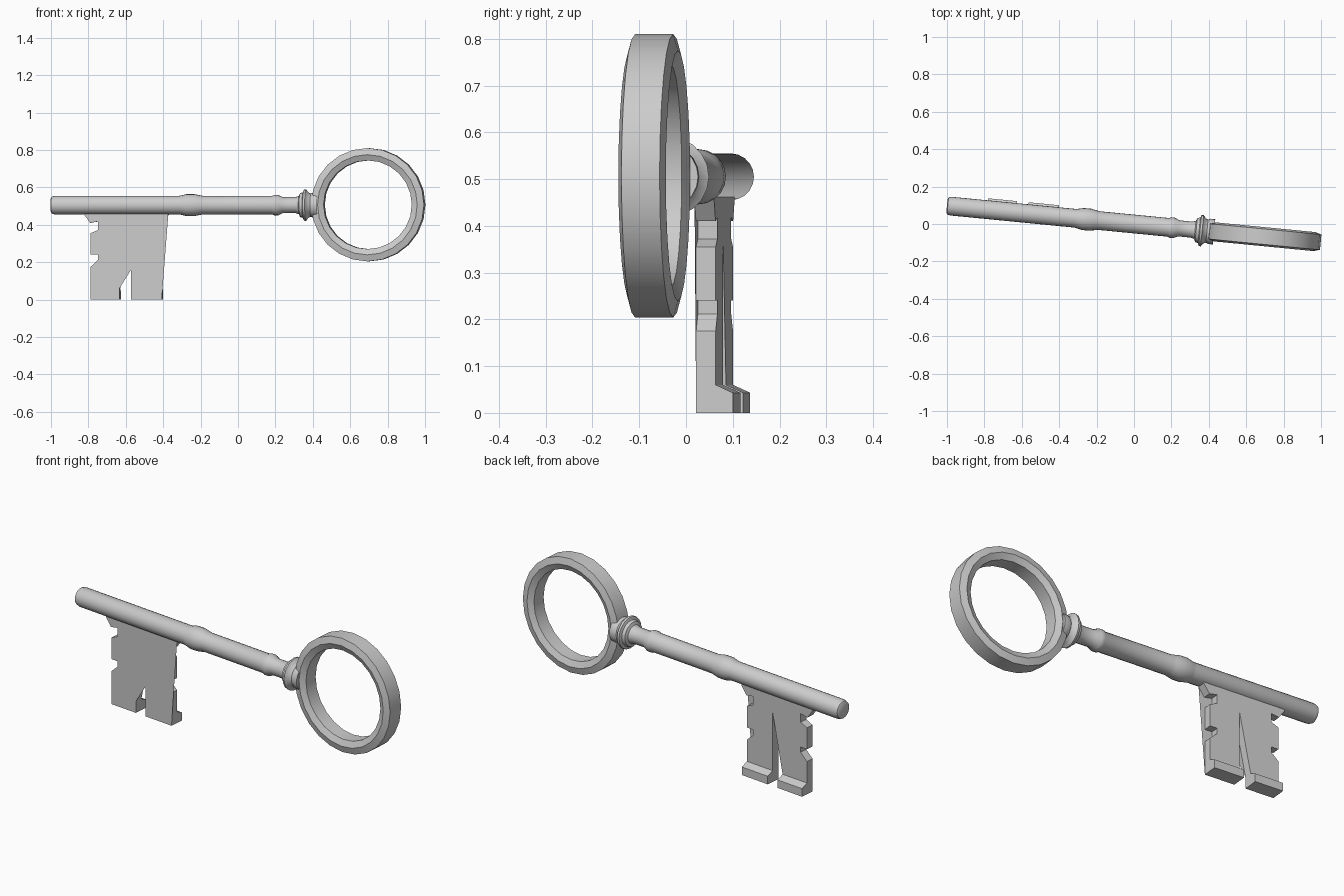
import bpy, bmesh, math
from mathutils import Matrix

if "Cube" in bpy.data.objects:
    bpy.data.objects.remove(bpy.data.objects["Cube"])

ZC = 0.505
# whole key lies along a line turned slightly about z
TURN = Matrix.Rotation(-0.0972, 4, 'Z')


def finish(name, bm, angle=35, normals=True):
    bmesh.ops.remove_doubles(bm, verts=bm.verts, dist=1e-5)
    if normals:
        bmesh.ops.recalc_face_normals(bm, faces=bm.faces)
    bm.transform(TURN)
    me = bpy.data.meshes.new(name)
    bm.to_mesh(me)
    bm.free()
    ob = bpy.data.objects.new(name, me)
    bpy.context.collection.objects.link(ob)
    bpy.ops.object.select_all(action='DESELECT')
    bpy.context.view_layer.objects.active = ob
    ob.select_set(True)
    bpy.ops.object.shade_smooth_by_angle(angle=math.radians(angle))
    return ob


def sweep(bm, rings, closed=False):
    loops = [[bm.verts.new(p) for p in r] for r in rings]
    n = len(loops[0])
    pairs = list(zip(loops, loops[1:]))
    if closed:
        pairs.append((loops[-1], loops[0]))
    for a, b in pairs:
        for i in range(n):
            j = (i + 1) % n
            bm.faces.new((a[i], a[j], b[j], b[i]))
    if not closed:
        bm.faces.new(loops[0][::-1])
        bm.faces.new(loops[-1])


# shaft with turned collars
profile = [(-1.005, .036), (-1.0, .045), (-.985, .05), (-.315, .05), (-.30, .053),
           (-.275, .059), (-.235, .059), (-.205, .053), (-.19, .05), (.185, .05),
           (.195, .055), (.215, .055), (.24, .043), (.31, .043), (.328, .049),
           (.334, .064), (.35, .069), (.355, .083), (.366, .085), (.378, .068),
           (.392, .062), (.405, .068), (.43, .068)]
N = 20
bm = bmesh.new()
sweep(bm, [[(u, r * math.cos(2 * math.pi * i / N), ZC + r * math.sin(2 * math.pi * i / N))
            for i in range(N)] for u, r in profile])
finish("shaft", bm)

# ring handle with a six-sided section
section = [(.303, -.041), (.303, .041), (.268, .051), (.237, .036), (.237, -.036), (.268, -.051)]
M = 24
bm = bmesh.new()
sweep(bm, [[(.70 + r * math.cos(2 * math.pi * i / M), v, ZC + .002 + r * math.sin(2 * math.pi * i / M))
            for r, v in section] for i in range(M)], closed=True)
finish("ring_handle", bm, 25)

# bit plate: notched edges and a tapered slot, with a front skin that covers part of them
FRONT, BACK = -.018, .024
left_side = [(-.825, .48), (-.825, .455), (-.793, .41), (-.75, .418), (-.75, .372), (-.79, .355),
             (-.79, .24), (-.75, .24), (-.75, .212), (-.79, .175), (-.79, 0), (-.635, 0)]
right_side = [(-1.2 - u, z) for u, z in left_side[-2::-1]]
right_side = [(u + .002, z) for u, z in right_side]
back_outline = left_side + [(-.635, .06), (-.572, .37), (-.572, 0)] + right_side
front_outline = left_side + [(-.635, .06), (-.572, .16), (-.572, 0),
                             right_side[0], right_side[-2], right_side[-1]]
bm = bmesh.new()
f = [bm.verts.new((u, FRONT, z)) for u, z in back_outline]
b = [bm.verts.new((u, BACK, z)) for u, z in back_outline]
n = len(f)
for i in range(n):
    j = (i + 1) % n
    bm.faces.new((f[j], f[i], b[i], b[j]))
bm.faces.new(b[::-1])
finish("bit_plate", bm, 20)

bm = bmesh.new()
bm.faces.new([bm.verts.new((u, FRONT, z)) for u, z in front_outline])
finish("bit_front", bm, 20, normals=False)

# stepped feet at the back of each prong
for name, u0, u1 in (("left_foot", -.79, -.635), ("right_foot", -.572, -.408)):
    foot = [(BACK - .005, 0), (.061, 0), (.061, .043), (BACK, .06), (BACK - .005, .06)]
    bm = bmesh.new()
    sweep(bm, [[(u, v, z) for v, z in foot] for u in (u0, u1)])
    finish(name, bm, 20)
